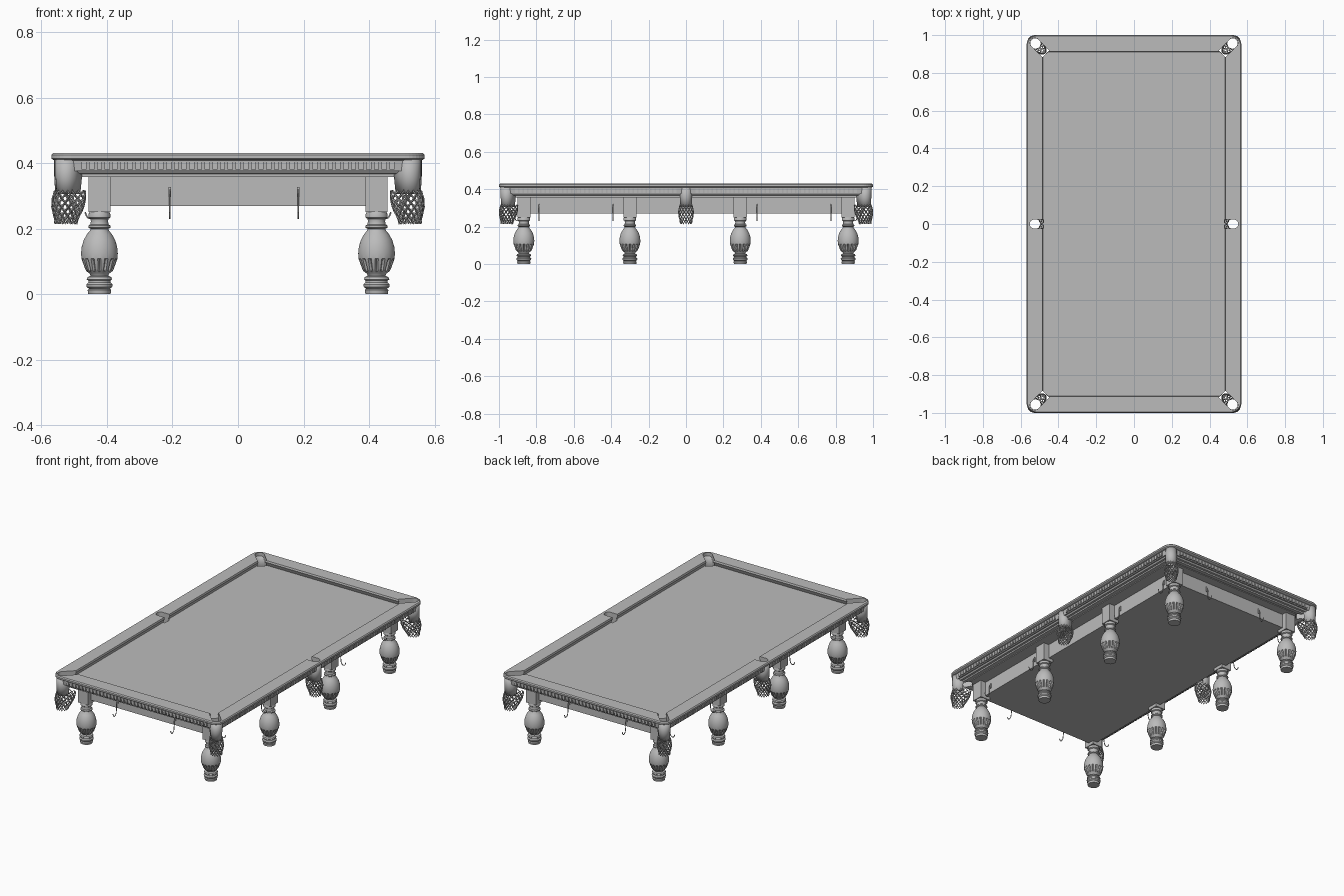
import bpy, bmesh, math
from mathutils import Matrix, Vector

cube = bpy.data.objects.get("Cube")
if cube:
    bpy.data.objects.remove(cube, do_unlink=True)

HX, HY, TOP = 0.57, 1.0, 0.43
grey = bpy.data.materials.new("plain_grey")
grey.use_nodes = True
grey.diffuse_color = (0.5, 0.5, 0.5, 1)
grey.node_tree.nodes["Principled BSDF"].inputs["Base Color"].default_value = (0.5, 0.5, 0.5, 1)


def add_object(name, data):
    if not data.materials:
        data.materials.append(grey)
    ob = bpy.data.objects.new(name, data)
    bpy.context.collection.objects.link(ob)
    return ob


def from_bmesh(name, bm, smooth=False):
    bmesh.ops.recalc_face_normals(bm, faces=bm.faces)
    me = bpy.data.meshes.new(name)
    bm.to_mesh(me)
    bm.free()
    ob = add_object(name, me)
    if smooth:
        bpy.ops.object.select_all(action='DESELECT')
        ob.select_set(True)
        bpy.context.view_layer.objects.active = ob
        bpy.ops.object.shade_smooth_by_angle(angle=math.radians(35))
    return ob


def add_box(bm, center, size):
    m = Matrix.Translation(center) @ Matrix.Diagonal((*size, 1))
    bmesh.ops.create_cube(bm, size=1, matrix=m)


def box(name, center, size):
    bm = bmesh.new()
    add_box(bm, center, size)
    return from_bmesh(name, bm)


def bridge(bm, a, b, closed=True):
    n = len(a)
    for i in range(n if closed else n - 1):
        j = (i + 1) % n
        bm.faces.new((a[i], a[j], b[j], b[i]))


def rounded_loop(bm, inset, z, seg=8):
    # rounded rectangle set in from the outer edge of the table
    r = max(0.06 - inset, 0.004)
    loop = []
    for k, (sx, sy) in enumerate(((1, 1), (-1, 1), (-1, -1), (1, -1))):
        for i in range(seg + 1):
            t = math.pi / 2 * (k + i / seg)
            loop.append(bm.verts.new((sx * (HX - inset - r) + r * math.cos(t),
                                      sy * (HY - inset - r) + r * math.sin(t), z)))
    return loop


# Pocket positions: centre, outward direction, slot length, slot half width
pockets = [(Vector((sx * 0.524, sy * 0.958, 0)), math.atan2(sy, sx), 0.082, 0.026)
           for sx in (1, -1) for sy in (1, -1)]
pockets += [(Vector((sx * 0.528, 0, 0)), 0 if sx > 0 else math.pi, 0.048, 0.024) for sx in (1, -1)]


def u_path(length, r, seg=12):
    pts = [(-length, -r)]
    for i in range(seg + 1):
        t = math.pi * (i / seg - 0.5)
        pts.append((r * math.cos(t), r * math.sin(t)))
    return pts + [(-length, r)]


# Slot cutter for the rail and bed
bm = bmesh.new()
for pos, ang, length, r in pockets:
    place = Matrix.Translation(pos) @ Matrix.Rotation(ang, 4, 'Z')
    rings = [[bm.verts.new(place @ Vector((x, y, z))) for x, y in u_path(length, r)]
             for z in (0.3, 0.5)]
    bridge(bm, *rings)
    for ring in rings:
        bm.faces.new(ring)
cutter = from_bmesh("pocket_cutter", bm)
cutter.hide_render = True
cutter.display_type = 'WIRE'
cutter.hide_set(True)


def cut(ob):
    mod = ob.modifiers.new("pocket_slots", 'BOOLEAN')
    mod.operation = 'DIFFERENCE'
    mod.solver = 'EXACT'
    mod.object = cutter


# Rail with cushion nose, frieze and stepped mouldings
profile = [(0, 0.414), (0, 0.424), (0.005, TOP), (0.086, TOP), (0.089, 0.42), (0.078, 0.395),
           (0.078, 0.362), (0.062, 0.357), (0.045, 0.357), (0.045, 0.366), (0.034, 0.368),
           (0.028, 0.376), (0.021, 0.376), (0.017, 0.408), (0.006, 0.41)]
bm = bmesh.new()
loops = [rounded_loop(bm, d, z) for d, z in profile]
for i, loop in enumerate(loops):
    bridge(bm, loop, loops[(i + 1) % len(loops)])
cut(from_bmesh("rail", bm))

# Playing bed
cut(box("bed", (0, 0, 0.377), (0.99, 1.85, 0.04)))

# Dentils along the frieze
bm = bmesh.new()
step = 0.0235
for s in (1, -1):
    for i in range(-20, 21):
        add_box(bm, (i * step, s * (HY - 0.018), 0.393), (0.016, 0.01, 0.024))
    for i in range(2, 39):
        for t in (1, -1):
            add_box(bm, (s * (HX - 0.018), t * (i * step + 0.012), 0.393), (0.01, 0.016, 0.024))
from_bmesh("dentils", bm)

# Apron box below the bed
box("apron", (0, 0, 0.315), (0.84, 1.74, 0.092))

# Turned legs with grooves around the lower bulb
leg_profile = [(0.0, 0.0), (0.034, 0.0), (0.036, 0.012), (0.032, 0.016), (0.039, 0.022), (0.04, 0.03),
               (0.034, 0.036), (0.034, 0.041), (0.039, 0.045), (0.036, 0.052), (0.027, 0.056),
               (0.03, 0.063), (0.04, 0.07), (0.044, 0.077), (0.053, 0.102), (0.055, 0.108),
               (0.056, 0.125), (0.054, 0.145), (0.048, 0.165), (0.038, 0.183), (0.029, 0.194),
               (0.027, 0.199), (0.034, 0.203), (0.034, 0.209), (0.028, 0.213), (0.026, 0.222),
               (0.028, 0.23), (0.034, 0.234), (0.034, 0.242), (0.03, 0.252)]
SEG = 64
bm = bmesh.new()
previous = None
for r, z in leg_profile[1:]:
    ring = []
    for i in range(SEG):
        groove = 0.007 if i % 4 == 0 and 0.075 < z < 0.104 else 0
        t = 2 * math.pi * i / SEG
        ring.append(bm.verts.new(((r - groove) * math.cos(t), (r - groove) * math.sin(t), z)))
    if previous:
        bridge(bm, previous, ring)
    else:
        bm.faces.new(ring)
    previous = ring
bm.faces.new(previous)
leg = from_bmesh("leg", bm, smooth=True)
spots = [(sx * 0.423, y) for sx in (1, -1) for y in (-0.867, -0.3, 0.29, 0.867)]
for i, (x, y) in enumerate(spots):
    ob = leg if i == 0 else add_object("leg", leg.data)
    ob.location = (x, y, 0)
    box("leg_block", (x, y, 0.305), (0.068, 0.07, 0.11))

# Pocket cups and hanging nets
COLS, ROWS = 14, 9
for pos, ang, length, r in pockets:
    corner = abs(pos.y) > 0.1
    bm = bmesh.new()
    rings = [[bm.verts.new((x, y, z)) for x, y in u_path(reach, w)]
             for z, w, reach in ((0.416, 0.033, 0.03), (0.36, 0.033, 0.035), (0.305, 0.03, 0.03))]
    for a, b in zip(rings, rings[1:]):
        bridge(bm, a, b, closed=False)
    cup = from_bmesh("pocket_cup", bm, smooth=True)
    cup.modifiers.new("thickness", 'SOLIDIFY').thickness = 0.005

    bm = bmesh.new()
    grid = []
    for k in range(ROWS):
        f = k / (ROWS - 1)
        rad = 0.031 + 0.009 * math.sin(math.pi * min(f * 1.2, 1))
        stretch = (0.045 if corner else 0.03) * (1 - f)
        row = []
        for j in range(COLS):
            t = 2 * math.pi * (j + 0.5 * (k % 2)) / COLS
            c = math.cos(t)
            row.append(bm.verts.new((rad * c + min(c, 0) * stretch, rad * math.sin(t),
                                     0.318 - 0.105 * f)))
        grid.append(row)
    for k in range(ROWS - 2):
        for j in range(COLS):
            left, right = (j - 1, j) if k % 2 == 0 else (j, (j + 1) % COLS)
            bm.faces.new((grid[k][j], grid[k + 1][left], grid[k + 2][j], grid[k + 1][right]))
    net = from_bmesh("pocket_net", bm)
    net.modifiers.new("strands", 'WIREFRAME').thickness = 0.0055
    for ob in (cup, net):
        ob.location = pos
        ob.rotation_euler.z = ang

# Cue rest hooks on the apron
hook_path = [(0, 0.322), (0.01, 0.31), (0.013, 0.26), (0.022, 0.235), (0.036, 0.232), (0.047, 0.25)]
hooks = [((x, s * 0.87), s * math.pi / 2) for s in (1, -1) for x in (-0.208, 0.184)]
hooks += [((s * 0.42, y), 0 if s > 0 else math.pi)
          for s in (1, -1) for y in (-0.785, -0.39, 0.38, 0.775)]
for (x, y), ang in hooks:
    cu = bpy.data.curves.new("hook", 'CURVE')
    cu.dimensions = '3D'
    cu.bevel_depth = 0.0025
    cu.bevel_resolution = 1
    cu.resolution_u = 4
    sp = cu.splines.new('BEZIER')
    sp.bezier_points.add(len(hook_path) - 1)
    for p, (d, z) in zip(sp.bezier_points, hook_path):
        p.co = (d, 0, z)
        p.handle_left_type = p.handle_right_type = 'AUTO'
    plate = box("hook_plate", (0.002, 0, 0.312), (0.006, 0.007, 0.03))
    for ob in (add_object("hook", cu), plate):
        ob.location = (x, y, 0)
        ob.rotation_euler.z = ang
